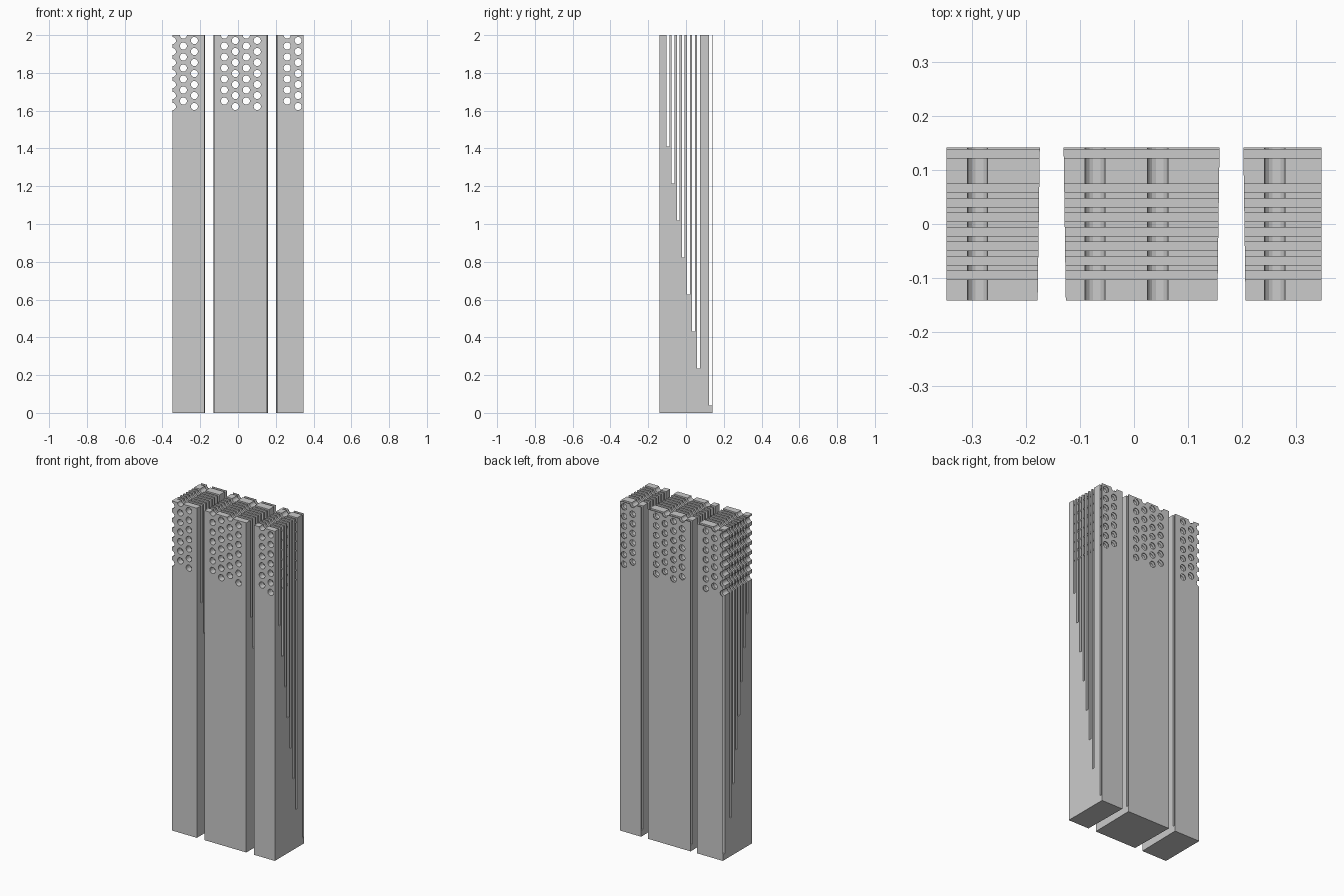
import bpy, bmesh, math

if "Cube" in bpy.data.objects:
    bpy.data.objects.remove(bpy.data.objects["Cube"])

HALF_D, HEIGHT = 0.141, 2.0
SLOT_W, SLOT_PITCH = 0.0155, 0.0267
HOLE_R, PITCH = 0.019, 0.0582


def make_object(name, bm):
    bmesh.ops.recalc_face_normals(bm, faces=bm.faces)
    mesh = bpy.data.meshes.new(name)
    bm.to_mesh(mesh)
    bm.free()
    obj = bpy.data.objects.new(name, mesh)
    bpy.context.collection.objects.link(obj)
    return obj


def comb_profile():
    """Side outline (y, z): fins with slots that deepen towards the back."""
    centers = [-0.0945 + i * SLOT_PITCH for i in range(7)] + [0.130]
    pts = [(-HALF_D, 0), (-HALF_D, HEIGHT)]
    for i, c in enumerate(centers):
        a, b, z = c - SLOT_W / 2, c + SLOT_W / 2, 1.41 - 0.196 * i
        pts += [(a, HEIGHT), (a, z), (b, z), (b, HEIGHT)]
    return pts + [(HALF_D, HEIGHT), (HALF_D, 0)]


def finned_block(name, front, back):
    """Comb outline extruded in x; front/back are (left, right) x limits."""
    bm = bmesh.new()
    sides = []
    for s in (0, 1):
        ring = []
        for y, z in comb_profile():
            t = (y + HALF_D) / (2 * HALF_D)
            ring.append(bm.verts.new((front[s] + (back[s] - front[s]) * t, y, z)))
        sides.append(ring)
        bm.faces.new(ring)
    a, b = sides
    for i in range(len(a)):
        j = (i + 1) % len(a)
        bm.faces.new((a[i], a[j], b[j], b[i]))
    return make_object(name, bm)


def hole_cutter(name, high_cols, low_cols):
    """Rods along y in staggered columns."""
    bm = bmesh.new()
    spots = [(x, 1.651 + PITCH * k) for x in high_cols for k in range(7)]
    spots += [(x, 1.622 + PITCH * k) for x in low_cols for k in range(7)]
    n = 16
    for x, z in spots:
        rings = []
        for y in (-0.2, 0.2):
            rings.append([bm.verts.new((x + HOLE_R * math.cos(2 * math.pi * (i + .5) / n), y,
                                        z + HOLE_R * math.sin(2 * math.pi * (i + .5) / n)))
                          for i in range(n)])
            bm.faces.new(rings[-1])
        for i in range(n):
            j = (i + 1) % n
            bm.faces.new((rings[0][i], rings[0][j], rings[1][j], rings[1][i]))
    cutter = make_object(name, bm)
    cutter.hide_render = True
    return cutter


# name, front x limits, back x limits, upper hole columns, lower hole columns
BLOCKS = [
    ("left_finned_block", (-0.346, -0.178), (-0.346, -0.174), [-0.289], [-0.347, -0.231]),
    ("middle_finned_block", (-0.126, 0.154), (-0.130, 0.158), [-0.072, 0.044], [-0.014, 0.102]),
    ("right_finned_block", (0.206, 0.346), (0.202, 0.346), [0.260], [0.318]),
]

for name, front, back, high, low in BLOCKS:
    block = finned_block(name, front, back)
    cutter = hole_cutter(name + "_cutter", high, low)
    # Perforate the top of every fin
    mod = block.modifiers.new("holes", 'BOOLEAN')
    mod.operation = 'DIFFERENCE'
    mod.solver = 'EXACT'
    mod.object = cutter
    bpy.context.view_layer.objects.active = block
    bpy.ops.object.modifier_apply(modifier=mod.name)
    bpy.data.objects.remove(cutter, do_unlink=True)
